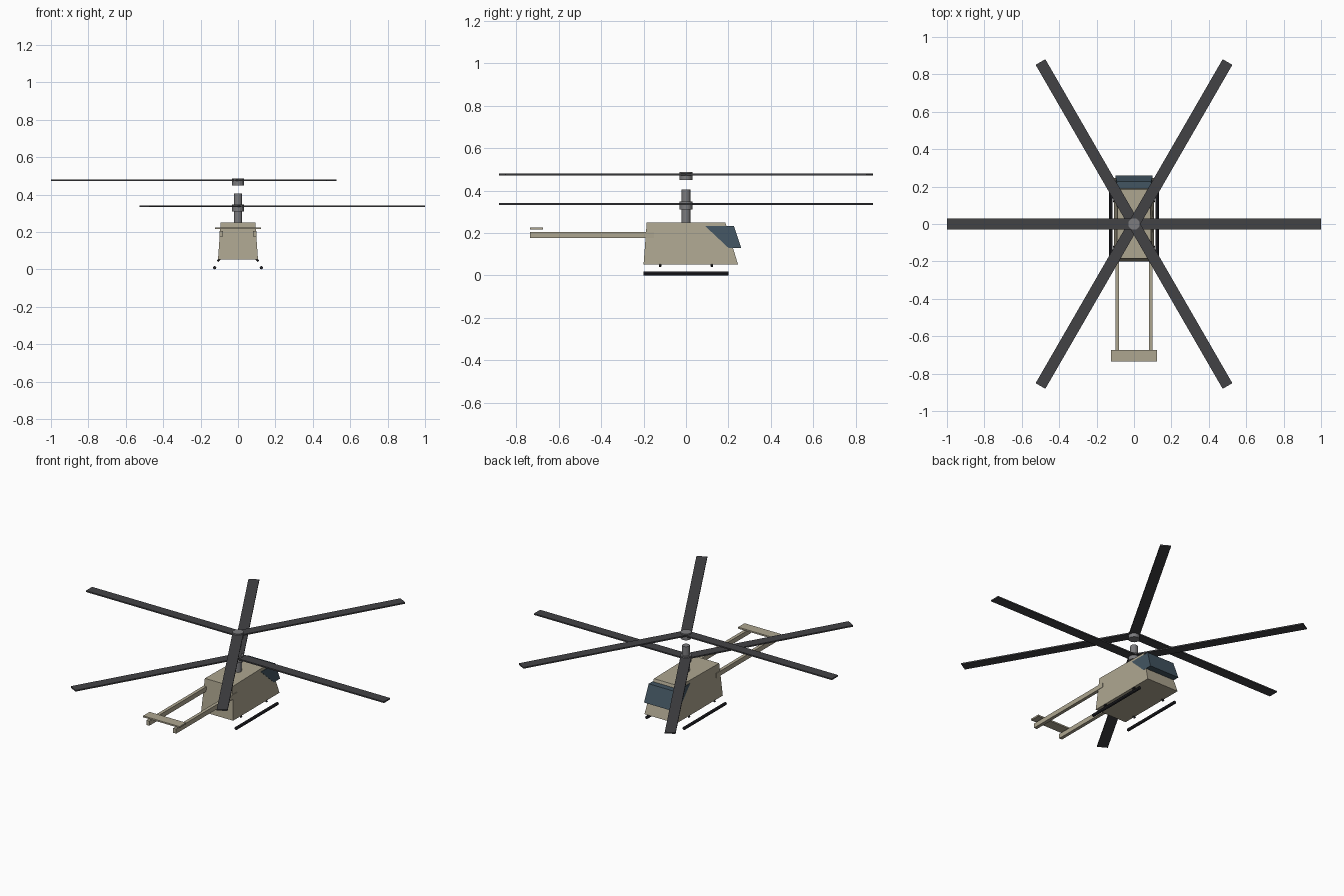
import bpy, bmesh, math
from mathutils import Vector, Matrix

if "Cube" in bpy.data.objects:
    bpy.data.objects.remove(bpy.data.objects["Cube"])


def material(name, rgb):
    m = bpy.data.materials.new(name)
    m.diffuse_color = (*rgb, 1)
    m.use_nodes = True
    m.node_tree.nodes["Principled BSDF"].inputs["Base Color"].default_value = m.diffuse_color
    return m


TAN = material("tan_paint", (0.42, 0.38, 0.28))
GLASS = material("dark_glass", (0.055, 0.09, 0.12))
DARK = material("blade_grey", (0.055, 0.055, 0.06))
BLACK = material("skid_black", (0.02, 0.02, 0.025))
STEEL = material("steel", (0.2, 0.2, 0.21))


def finish(name, bm, mat):
    bmesh.ops.recalc_face_normals(bm, faces=bm.faces)
    me = bpy.data.meshes.new(name)
    bm.to_mesh(me)
    bm.free()
    me.materials.append(mat)
    ob = bpy.data.objects.new(name, me)
    bpy.context.collection.objects.link(ob)
    return ob


def box(name, lo, hi, mat, rot=0.0):
    lo, hi = Vector(lo), Vector(hi)
    bm = bmesh.new()
    bmesh.ops.create_cube(bm, size=1)
    for v in bm.verts:
        v.co = (lo + hi) / 2 + v.co * (hi - lo)
    bm.transform(Matrix.Rotation(rot, 4, 'Z'))
    return finish(name, bm, mat)


def rod(name, a, b, r, mat, sides):
    a, b = Vector(a), Vector(b)
    bm = bmesh.new()
    bmesh.ops.create_cone(bm, cap_ends=True, segments=sides, radius1=r, radius2=r,
                          depth=(b - a).length)
    turn = (b - a).to_track_quat('Z', 'Y').to_matrix().to_4x4()
    bm.transform(Matrix.Translation((a + b) / 2) @ turn)
    return finish(name, bm, mat)


def side_profile(name, points, mat):
    """Prism across x from a side outline of (half width, y, z) points."""
    bm = bmesh.new()
    left = [bm.verts.new((-w, y, z)) for w, y, z in points]
    right = [bm.verts.new((w, y, z)) for w, y, z in points]
    bm.faces.new(left)
    bm.faces.new(right[::-1])
    n = len(points)
    for i in range(n):
        j = (i + 1) % n
        bm.faces.new((left[i], right[i], right[j], left[j]))
    return finish(name, bm, mat)


# Cabin and windscreen
side_profile("cabin", [(0.107, -0.2, 0.052), (0.107, 0.245, 0.052),
                       (0.086, 0.185, 0.25), (0.093, -0.185, 0.25)], TAN)
side_profile("windscreen", [(0.1, 0.2, 0.13), (0.1, 0.26, 0.13),
                            (0.092, 0.226, 0.233), (0.092, 0.09, 0.233)], GLASS)

# Twin tail booms, skids and short skid struts
for side, s in (("left", -1), ("right", 1)):
    box(f"{side}_tail_boom", (s * 0.09 - 0.01, -0.735, 0.176),
        (s * 0.09 + 0.01, -0.15, 0.204), TAN)
    rod(f"{side}_skid", (s * 0.125, -0.2, 0.009), (s * 0.125, 0.2, 0.009), 0.009, BLACK, 8)
    for end, y in (("rear", -0.122), ("front", 0.122)):
        rod(f"{side}_{end}_strut", (s * 0.09, y, 0.065), (s * 0.109, y, 0.043),
            0.006, BLACK, 8)

# Tailplane
box("tailplane", (-0.122, -0.735, 0.216), (0.122, -0.673, 0.225), TAN)

# Mast and two opposed three-blade rotors
rod("mast", (0, 0, 0.24), (0, 0, 0.405), 0.021, STEEL, 16)
for level, z, start in (("lower", 0.337, 0), ("upper", 0.476, 180)):
    rod(f"{level}_hub", (0, 0, z - 0.027), (0, 0, z + 0.011), 0.031, STEEL, 16)
    for i in range(3):
        box(f"{level}_blade_{i + 1}", (0, -0.03, z - 0.004), (1, 0.03, z + 0.004),
            DARK, math.radians(start + 120 * i))
